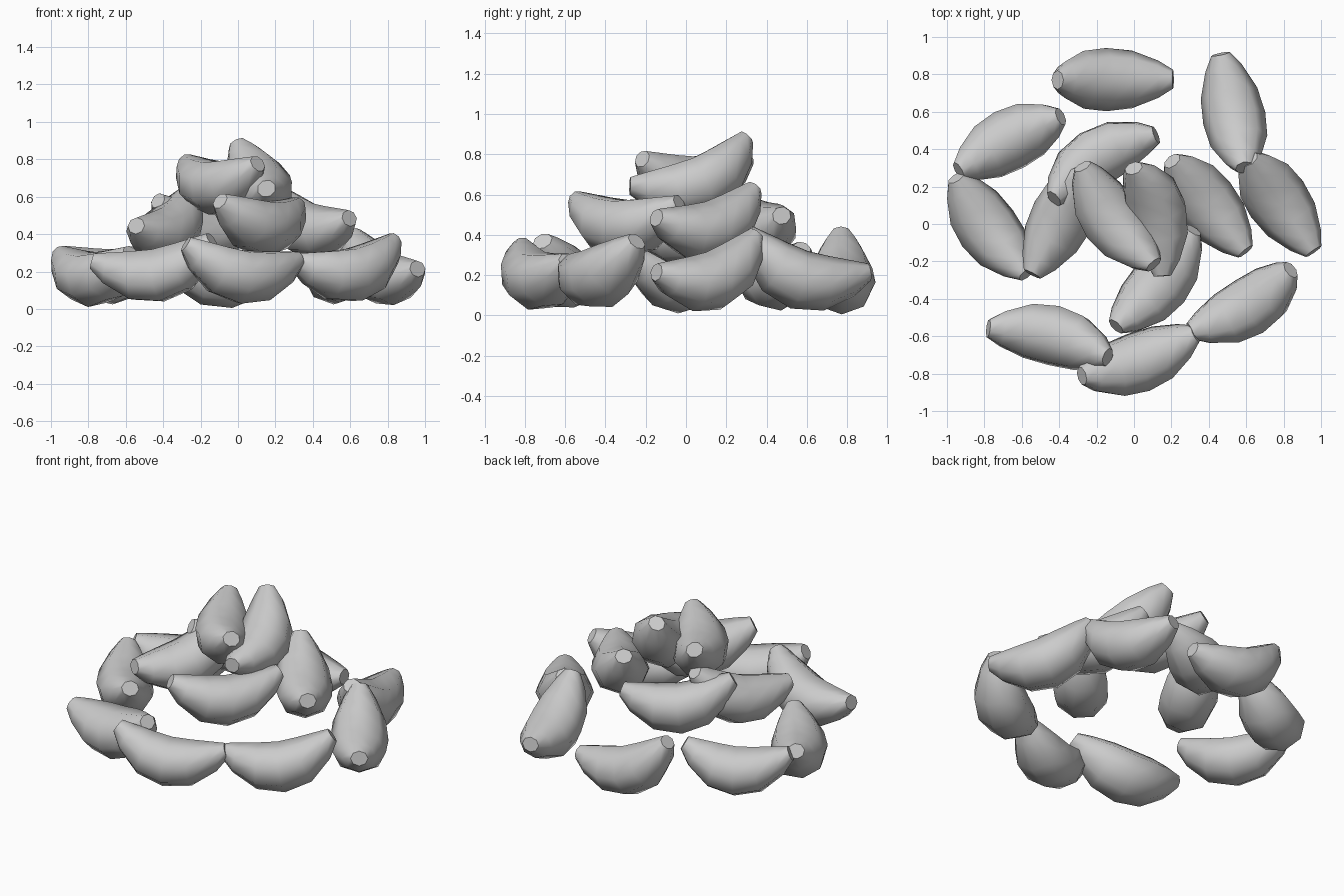
import bpy, bmesh, math
from mathutils import Vector

if "Cube" in bpy.data.objects:
    bpy.data.objects.remove(bpy.data.objects["Cube"])

grey = bpy.data.materials.new("light_grey")
grey.diffuse_color = (0.6, 0.6, 0.6, 1)
grey.use_nodes = True
grey.node_tree.nodes["Principled BSDF"].inputs["Base Color"].default_value = grey.diffuse_color

SIDES = 8
STEPS = (-1, -0.8, -0.42, 0, 0.42, 0.8, 1)
SAG = 0.142                     # how far the centre line dips below the tips


def wedge(name, tip_a, tip_b, lean=(0, 0)):
    """Plump crescent between two tips, belly hanging down and leaning by (x, y)."""
    a, b = Vector(tip_a), Vector(tip_b)
    axis = (b - a).normalized()
    half = (b - a).length / 2 * 1.03
    belly = Vector((lean[0], lean[1], -1))
    belly = (belly - axis * belly.dot(axis)).normalized()
    side = axis.cross(belly)
    mid = (a + b) / 2 + Vector((0, 0, 0.017))
    bm = bmesh.new()
    rings = []
    for u in STEPS:
        centre = mid + axis * (u * half) + belly * (SAG * (1 - u * u))
        # end rings stand nearly square to the chord
        tangent = (axis * half - belly * (1.1 * SAG * u)).normalized()
        down = side.cross(tangent)
        if down.dot(belly) < 0:
            down = -down
        taper = 1 - 0.7 * abs(u) ** 2.4
        rings.append([bm.verts.new(centre
                      + side * (0.169 * taper * math.cos(2 * math.pi * k / SIDES))
                      + down * (0.149 * taper * math.sin(2 * math.pi * k / SIDES)))
                      for k in range(SIDES)])
    for r, s in zip(rings, rings[1:]):
        for k in range(SIDES):
            j = (k + 1) % SIDES
            bm.faces.new((r[k], r[j], s[j], s[k]))
    # flat cut ends
    bm.faces.new(rings[0])
    bm.faces.new(rings[-1])
    bmesh.ops.recalc_face_normals(bm, faces=bm.faces)
    for f in bm.faces:
        f.smooth = len(f.verts) == 4
    for e in bm.edges:
        if any(len(f.verts) > 4 for f in e.link_faces):
            e.smooth = False
    me = bpy.data.meshes.new(name)
    bm.to_mesh(me)
    bm.free()
    me.materials.append(grey)
    ob = bpy.data.objects.new(name, me)
    bpy.context.collection.objects.link(ob)


# bottom ring of eight
wedge("bottom_back", (-0.40, 0.77, 0.39), (0.20, 0.775, 0.17))
wedge("bottom_back_right", (0.465, 0.90, 0.20), (0.59, 0.31, 0.39))
wedge("bottom_right", (0.62, 0.34, 0.38), (0.955, -0.14, 0.20))
wedge("bottom_front_right", (0.31, -0.57, 0.24), (0.83, -0.25, 0.35), (0.2, -0.32))
wedge("bottom_front", (-0.27, -0.81, 0.33), (0.32, -0.59, 0.25), (0.1, -0.25))
wedge("bottom_front_left", (-0.77, -0.56, 0.24), (-0.15, -0.71, 0.35), (0.08, 0.32))
wedge("bottom_left", (-0.945, 0.24, 0.28), (-0.58, -0.26, 0.28), (-0.14, -0.1))
wedge("bottom_back_left", (-0.93, 0.29, 0.28), (-0.40, 0.57, 0.31), (-0.06, 0.12))

# middle layer of four
wedge("middle_back", (-0.42, 0.14, 0.56), (0.11, 0.47, 0.48), (-0.3, 0.45))
wedge("middle_left", (-0.54, -0.26, 0.43), (-0.26, 0.27, 0.61))
wedge("middle_right", (0.21, 0.33, 0.61), (0.59, -0.14, 0.47))
wedge("middle_front", (-0.09, -0.54, 0.56), (0.31, -0.04, 0.54), (0.25, -0.18))

# top pair
wedge("top_left", (-0.27, 0.30, 0.77), (0.10, -0.21, 0.76), (-0.25, -0.18))
wedge("top_right", (0.00, 0.29, 0.86), (0.15, -0.27, 0.63), (0.45, 0.1))
